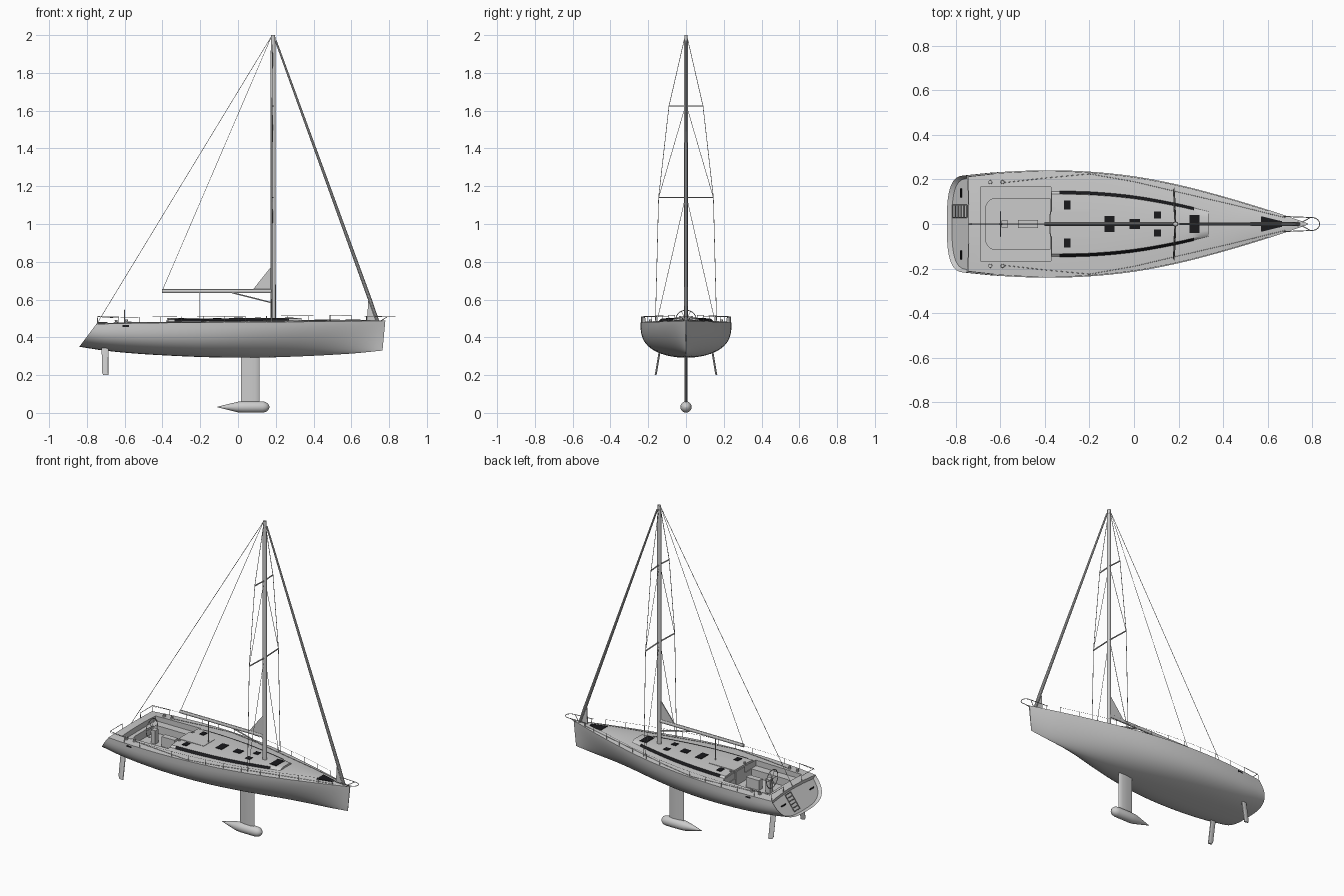
import bpy, bmesh, math
from mathutils import Vector, Matrix

if "Cube" in bpy.data.objects:
    bpy.data.objects.remove(bpy.data.objects["Cube"])

dark = bpy.data.materials.new("dark_glass")
dark.diffuse_color = (0.01, 0.01, 0.012, 1)
dark.use_nodes = True
dark.node_tree.nodes["Principled BSDF"].inputs["Base Color"].default_value = dark.diffuse_color


def interp(table, x):
    """Smooth curve through (x, value) pairs."""
    n = len(table)
    x = min(max(x, table[0][0]), table[-1][0])
    i = next(k for k in range(n - 1) if x <= table[k + 1][0])
    def slope(k):
        a, b = table[max(k - 1, 0)], table[min(k + 1, n - 1)]
        return (b[1] - a[1]) / (b[0] - a[0])
    (x0, y0), (x1, y1) = table[i], table[i + 1]
    h = x1 - x0
    t = (x - x0) / h
    return ((2*t**3 - 3*t*t + 1) * y0 + (t**3 - 2*t*t + t) * h * slope(i)
            + (3*t*t - 2*t**3) * y1 + (t**3 - t*t) * h * slope(i + 1))


def finish(ob, mat=None, smooth=True):
    if mat:
        ob.data.materials.append(mat)
    bpy.ops.object.select_all(action='DESELECT')
    ob.select_set(True)
    bpy.context.view_layer.objects.active = ob
    if smooth:
        bpy.ops.object.shade_smooth_by_angle(angle=math.radians(32))
    return ob


def loft(name, rings, mat=None, recess=None):
    """Skin closed rings and cap both ends."""
    bm = bmesh.new()
    vs = [[bm.verts.new(p) for p in r] for r in rings]
    n = len(vs[0])
    for a, b in zip(vs, vs[1:]):
        for j in range(n):
            bm.faces.new((a[j], a[(j+1) % n], b[(j+1) % n], b[j]))
    first = bm.faces.new(vs[0])
    bm.faces.new(vs[-1])
    bmesh.ops.recalc_face_normals(bm, faces=bm.faces[:])
    if recess:
        bmesh.ops.inset_region(bm, faces=[first], thickness=recess[0], use_even_offset=True)
        bmesh.ops.translate(bm, verts=first.verts[:], vec=-first.normal * recess[1])
    me = bpy.data.meshes.new(name)
    bm.to_mesh(me)
    bm.free()
    ob = bpy.data.objects.new(name, me)
    bpy.context.collection.objects.link(ob)
    return finish(ob, mat)


def box(name, x0, x1, y0, y1, z0, z1, mat=None):
    return loft(name, [[(x0, y0, z), (x1, y0, z), (x1, y1, z), (x0, y1, z)] for z in (z0, z1)], mat)


def plate(name, pts, t):
    """Thin vertical plate from an x,z outline."""
    return loft(name, [[(x, y, z) for x, z in pts] for y in (-t, t)])


def ellipse(c, u, v, n=16):
    return [Vector(c) + Vector(u) * math.cos(k * math.tau / n) + Vector(v) * math.sin(k * math.tau / n)
            for k in range(n)]


def tubes(name, paths, r, mat=None, res=1, cyclic=False):
    cu = bpy.data.curves.new(name, 'CURVE')
    cu.dimensions = '3D'
    cu.bevel_depth, cu.bevel_resolution, cu.use_fill_caps = r, res, True
    for path in paths:
        sp = cu.splines.new('POLY')
        sp.points.add(len(path) - 1)
        sp.use_cyclic_u = cyclic
        for p, q in zip(sp.points, path):
            p.co = (*q, 1)
    ob = bpy.data.objects.new(name, cu)
    bpy.context.collection.objects.link(ob)
    finish(ob, None, False)
    bpy.ops.object.convert(target='MESH')
    return finish(bpy.context.object, mat)


def both(path):
    return [[(x, s * y, z) for x, y, z in path] for s in (1, -1)]


# Hull lines
BEAM = [(-.75, .218), (-.6, .233), (-.4, .241), (-.2, .235), (0, .214), (.2, .176),
        (.4, .124), (.6, .064), (.72, .024), (.78, .003)]
KEEL = [(-.84, .35), (-.7, .329), (-.5, .311), (-.2, .296), (.05, .292), (.3, .298), (.6, .314), (.765, .33)]
SHEER = [(-.75, .47), (-.6, .474), (-.2, .479), (.3, .482), (.78, .488)]
FULL = [(-.75, 3.0), (-.2, 2.7), (.2, 2.1), (.5, 1.6), (.78, 1.25)]


def deck_z(x, y):
    b = interp(BEAM, x)
    return interp(SHEER, x) + .010 * min(1, b / .1) * (1 - min(1, abs(y) / b) ** 2)


# Hull with deck and recessed sloping transom
rings = []
for i in range(49):
    s = i / 48
    xd, xk = -.75 + 1.53 * s, -.84 + 1.605 * s
    b, zk, zd, n = interp(BEAM, xd), interp(KEEL, xk), interp(SHEER, xd), interp(FULL, xd)
    yz = []
    for k in range(33):
        a = math.pi * k / 32
        c = math.cos(a)
        yz.append((math.copysign(abs(c) ** (2 / n), c) * b, zd - (zd - zk) * abs(math.sin(a)) ** (2 / n)))
    yz += [(b * f, deck_z(xd, b * f)) for f in (-.75, -.5, -.25, 0, .25, .5, .75)]
    rings.append([(xk + (xd - xk) * (z - zk) / (zd - zk), y, z) for y, z in yz])
hull = loft("hull", rings, recess=(.014, .018))


# Cockpit: shallow seat level and a deeper rounded well
def cut(cutter):
    cutter.hide_render = True
    m = hull.modifiers.new("cut", 'BOOLEAN')
    m.operation, m.solver, m.object = 'DIFFERENCE', 'EXACT', cutter
    bpy.context.view_layer.objects.active = hull
    bpy.ops.object.modifier_apply(modifier=m.name)
    bpy.data.objects.remove(cutter)


cut(box("seat_cutter", -.69, -.372, -.165, .165, .447, .6))
arc = [(-.62 - .045 * math.sin(a), .07 + .045 * math.cos(a)) for a in (k * math.pi / 12 for k in range(7))]
plan = [(-.376, .115)] + arc + [(x, -y) for x, y in reversed(arc)] + [(-.376, -.115)]
cut(loft("well_cutter", [[(x, y, z) for x, y in plan] for z in (.4, .6)]))
finish(hull)

# Coachroof and its side windows
ROOF = [(-.37, .146), (-.2, .143), (0, .125), (.2, .09), (.335, .058)]
xs = [-.37 + .705 * i / 20 for i in range(21)]
rings = []
for x in xs:
    y, top = interp(ROOF, x), deck_z(x, 0) + .008
    half = [(y, top - .03), (y, top - .012), (y - .012, top - .001), (y * .5, top + .003)]
    rings.append([(x, v, z) for v, z in half + [(-v, z) for v, z in reversed(half)]])
loft("coachroof", rings)
for s, side in ((1, "left"), (-1, "right")):
    rings = []
    for i in range(19):
        x = -.335 + .605 * i / 18
        y, top = interp(ROOF, x), deck_z(x, 0) + .008
        rings.append([(x, s * v, z) for v, z in ((y + .002, top - .012), (y - .011, top + .001),
                                                 (y - .012, top - .004), (y - .002, top - .014))])
    loft(side + "_cabin_window", rings, dark)
    # Hull portlight near the stern
    box(side + "_hull_portlight", -.612, -.575, s * .22, s * .2345, .456, .466, dark)

# Deck hatches
for k, (x, y, w, d) in enumerate([(-.3, .085, .015, .02), (-.3, -.085, .015, .02), (-.11, 0, .022, .036),
                                  (.003, 0, .024, .022), (.105, .04, .016, .016), (.105, -.04, .016, .016),
                                  (.272, 0, .023, .04)]):
    z = deck_z(x, 0) + .008
    box(f"deck_hatch_{k}", x - w, x + w, y - d, y + d, z - .006, z + .006, dark)
loft("bow_hatch", [[(x, y, deck_z(x, 0) + h) for y, h in ((-w, -.008), (w, -.008), (w, .002), (-w, .002))]
                   for x, w in ((.57, .035), (.665, .012))], dark)
box("companionway_slide", -.375, -.2, -.055, .055, .485, .502)
box("companionway_door", -.38, -.37, -.045, .045, .41, .49)

# Cockpit table, steering pedestal and wheel
box("cockpit_table", -.52, -.43, -.018, .018, .4, .462)
box("steering_pedestal", -.595, -.565, -.016, .016, .4, .485)
rim = [(-.6, .056 * math.cos(a), .488 + .056 * math.sin(a)) for a in (k * math.tau / 28 for k in range(28))]
tubes("wheel_rim", [rim], .0025, cyclic=True)
tubes("wheel_spokes", [[rim[k], rim[k + 14]] for k in (0, 5, 9)], .0015)
tubes("wheel_shaft", [[(-.602, 0, .488), (-.58, 0, .475)]], .005)

# Winches
for k, (x, y) in enumerate([(-.645, .188), (-.59, .188), (-.36, .07)]):
    for s in (1, -1):
        z = deck_z(x, y)
        loft(f"winch_{k}_{'left' if s > 0 else 'right'}",
             [ellipse((x, s * y, z + h), (r, 0, 0), (0, r, 0), 12)
              for h, r in ((-.003, .009), (.004, .009), (.007, .006), (.016, .008))])

# Boarding ladder and transom slot
def transom(y, f):
    return (-.822 + .075 * f, y, .362 + .1 * f)
tubes("boarding_ladder", [[transom(y, .1), transom(y, .95)] for y in (.03, .085)]
      + [[transom(.03, f), transom(.085, f)] for f in (.1, .27, .44, .61, .78, .95)], .0025)
tubes("transom_slot", both([transom(.12, .6), transom(.16, .6)]), .004, dark)

# Keel fin, bulb and twin rudders
def foil(cx, cy, z, c, t):
    return [(cx + c * u, cy + t * v, z) for u, v in
            ((.5, 0), (.44, .6), (.25, 1), (-.1, .9), (-.5, .1), (-.5, -.1), (-.1, -.9), (.25, -1), (.44, -.6))]
loft("keel_fin", [foil(.065, 0, z, .1, .008) for z in (.04, .31)])
loft("keel_bulb", [ellipse((x, 0, .031), (0, r, 0), (0, 0, r), 20) for x, r in
                   ((-.11, .001), (-.05, .016), (0, .028), (.03, .03), (.13, .03), (.148, .026), (.16, .016), (.167, .002))])
for s, side in ((1, "left"), (-1, "right")):
    loft(side + "_rudder", [foil(x, s * y, z, c, .005) for x, y, z, c in
                            ((-.703, .134, .36, .037), (-.703, .158, .215, .036), (-.699, .161, .2, .028))])

# Mast, boom, vang and stay fittings
loft("mast", [ellipse((.186, 0, z), (r, 0, 0), (0, r * .8, 0)) for z, r in ((.47, .014), (1.9, .013), (2, .011))])
loft("boom", [ellipse((x, 0, .645), (0, .008, 0), (0, 0, .011), 12) for x in (-.402, .18)])
tubes("boom_vang", [[(-.03, 0, .636), (.18, 0, .583)]], .004)
plate("boom_gusset", [(.08, .654), (.176, .654), (.176, .775)], .003)
plate("bow_gusset", [(.683, .488), (.742, .488), (.692, .63)], .003)
d = Vector((.535, 0, -1.48)).normalized()
side = Vector((-d.z, 0, d.x))
loft("furled_forestay", [ellipse(p, side * r, (0, r, 0), 10) for p, r in
                         (((.738, 0, .487), .009), ((.7, 0, .595), .010), ((.2, 0, 1.97), .005))])

# Standing and running rigging
tubes("backstay", [[(-.745, 0, .475), (.178, 0, 1.995)]], .0015)
tubes("topping_lift", [[(-.4, 0, .65), (.178, 0, 1.995)]], .0013)
tubes("mainsheet", [[(-.205, 0, .64), (-.205, 0, .485)]], .002)
tubes("spreaders", [[(.18, -w, z), (.186, 0, z), (.18, w, z)] for w, z in ((.145, 1.14), (.09, 1.625))], .004)
tubes("cap_shrouds", both([(.18, .162, .478), (.18, .145, 1.14), (.18, .09, 1.625), (.184, .006, 1.99)]), .0018)
tubes("lower_shrouds", both([(.176, .155, .478), (.184, .006, 1.13)]), .0015)
tubes("diagonal_shrouds", both([(.18, .145, 1.14), (.184, .006, 1.615)]), .0015)
tubes("deck_lines", both([(x, y, deck_z(x, y) + .001) for x, y in
                          ((-.59, .185), (-.4, .206), (-.2, .225), (0, .19), (.2, .143), (.45, .085), (.68, .028))]), .0012)

# Stanchions, lifelines, pulpit and pushpits
posts = [(x, interp(BEAM, x) - .005, interp(SHEER, x)) for x in [-.745 + .112 * k for k in range(13)]]
tubes("stanchions", [[(x, s * y, z - .003), (x, s * y, z + .033)] for x, y, z in posts for s in (1, -1)], .0015)
tubes("lifelines", both([(x, y, z + .032) for x, y, z in posts]), .0008, res=0)
loop = [(.8 + .033 * math.cos(a), .029 * math.sin(a), .509) for a in (-math.pi / 2 + k * math.pi / 10 for k in range(11))]
tubes("pulpit", [[(.67, -.034, .512)] + loop + [(.67, .034, .512)]]
      + both([(.68, .032, .484), (.68, .033, .512)]) + both([(.755, .009, .486), (.79, .028, .509)]), .002)
tubes("pushpits", both([(-.742, .09, .478), (-.742, .09, .51), (-.742, .212, .51), (-.63, .225, .507)]), .002)
